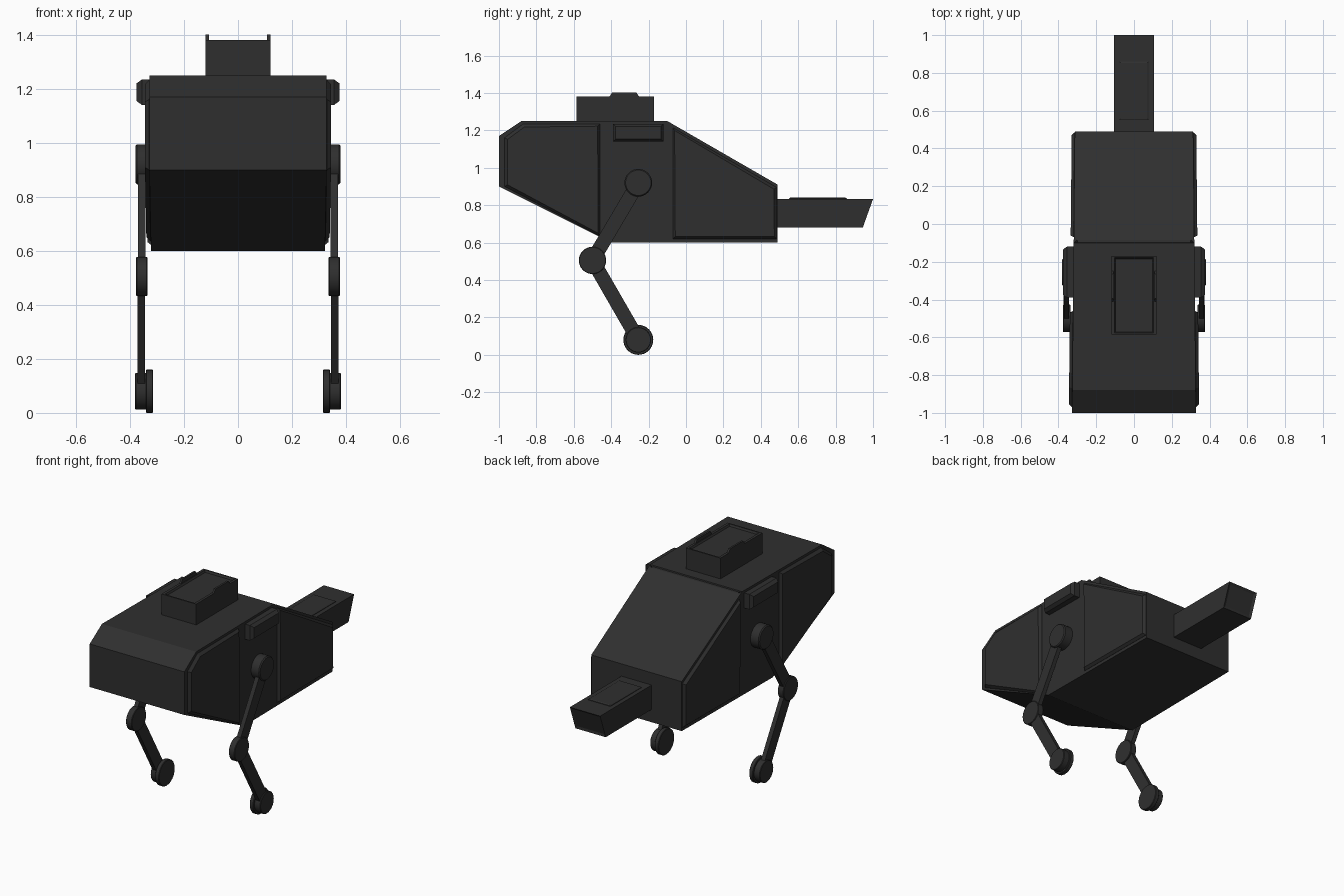
import bpy, bmesh, math
from mathutils import Matrix, Vector

if "Cube" in bpy.data.objects:
    bpy.data.objects.remove(bpy.data.objects["Cube"])

metal = bpy.data.materials.new("charcoal_metal")
metal.use_nodes = True
metal.diffuse_color = (0.028, 0.028, 0.028, 1)
metal.node_tree.nodes["Principled BSDF"].inputs["Base Color"].default_value = metal.diffuse_color


def finish(name, bm, mirror=False):
    bmesh.ops.recalc_face_normals(bm, faces=bm.faces)
    mesh = bpy.data.meshes.new(name)
    bm.to_mesh(mesh)
    bm.free()
    mesh.materials.append(metal)
    ob = bpy.data.objects.new(name, mesh)
    bpy.context.collection.objects.link(ob)
    if mirror:
        ob.modifiers.new("Mirror", 'MIRROR')
    return ob


def prism(bm, profile, x0, x1):
    """Side profile of (y, z) points extruded from x0 to x1."""
    face = bm.faces.new([bm.verts.new((x0, y, z)) for y, z in profile])
    res = bmesh.ops.extrude_face_region(bm, geom=[face])
    for v in res["geom"]:
        if isinstance(v, bmesh.types.BMVert):
            v.co.x = x1
    bmesh.ops.recalc_face_normals(bm, faces=bm.faces)


def inset(bm, direction, thickness, depth, steps=1):
    """Inset the face that points most along the direction."""
    d = Vector(direction).normalized()
    bm.normal_update()
    face = max(bm.faces, key=lambda f: f.normal.dot(d))
    bmesh.ops.inset_region(bm, faces=[face], thickness=thickness, depth=depth)


def taper(bm):
    """Narrow the hull slightly towards the back."""
    for v in bm.verts:
        v.co.x *= 1 - 0.03 * (v.co.y + 1)


def disc(name, y, z, r, x0, x1, bevel=0.006):
    bm = bmesh.new()
    m = Matrix.Translation(((x0 + x1) / 2, y, z)) @ Matrix.Rotation(math.pi / 2, 4, 'Y')
    bmesh.ops.create_cone(bm, cap_ends=True, segments=32, radius1=r, radius2=r, depth=x1 - x0, matrix=m)
    rims = [e for e in bm.edges if any(len(f.verts) > 4 for f in e.link_faces)]
    bmesh.ops.bevel(bm, geom=rims, offset=bevel, segments=1, affect='EDGES')
    ob = finish(name, bm, True)
    bpy.ops.object.select_all(action='DESELECT')
    ob.select_set(True)
    bpy.context.view_layer.objects.active = ob
    bpy.ops.object.shade_smooth_by_angle(angle=math.radians(30))


def link(name, a, b, width, x0, x1):
    """Flat bar joining two joints in the side plane."""
    a, b = Vector(a), Vector(b)
    n = (b - a).normalized()
    n = Vector((-n.y, n.x)) * width / 2
    bm = bmesh.new()
    prism(bm, [a + n, b + n, b - n, a - n], x0, x1)
    finish(name, bm, True)


# Hull with a recessed rear deck
bm = bmesh.new()
prism(bm, [(-1, 0.9), (-1, 1.17), (-0.88, 1.25), (-0.1, 1.25), (0.49, 0.91), (0.49, 0.6), (-0.4, 0.6)], -0.328, 0.328)
inset(bm, (0, 0.5, 0.87), 0.025, 0)
inset(bm, (0, 0.5, 0.87), 0.03, -0.012)
taper(bm)
finish("hull", bm)

# Raised side panels
panels = {
    "front_side_panel": [(-0.97, 0.9), (-0.97, 1.16), (-0.87, 1.235), (-0.46, 1.235), (-0.46, 0.635)],
    "rear_side_panel": [(-0.07, 1.215), (0.485, 0.895), (0.485, 0.62), (-0.07, 0.62)],
}
for name, profile in panels.items():
    bm = bmesh.new()
    prism(bm, profile, 0.31, 0.329)
    inset(bm, (1, 0, 0), 0.018, 0.016)
    taper(bm)
    finish(name, bm, True)

# Chamfered side grips
bm = bmesh.new()
prism(bm, [(-0.39, 1.14), (-0.39, 1.235), (-0.12, 1.235), (-0.12, 1.14)], 0.31, 0.355)
inset(bm, (1, 0, 0), 0.02, 0.02)
finish("side_grip", bm, True)

# Sensor box with a sunken lid and raised cheek plates
bm = bmesh.new()
prism(bm, [(-0.585, 1.24), (-0.585, 1.38), (-0.17, 1.38), (-0.17, 1.24)], -0.112, 0.112)
inset(bm, (0, 0, 1), 0.012, 0)
inset(bm, (0, 0, 1), 0.008, -0.012)
finish("sensor_box", bm)
bm = bmesh.new()
prism(bm, [(-0.585, 1.25), (-0.585, 1.38), (-0.41, 1.38), (-0.395, 1.402), (-0.265, 1.402),
           (-0.25, 1.38), (-0.17, 1.38), (-0.17, 1.25)], 0.108, 0.12)
finish("sensor_cheek", bm, True)

# Tail boom with a top plate and inset end
bm = bmesh.new()
prism(bm, [(0.47, 0.68), (0.47, 0.833), (1, 0.833), (0.945, 0.68)], -0.105, 0.105)
inset(bm, (0, 1, -0.3), 0.022, -0.006)
finish("tail_boom", bm)
bm = bmesh.new()
prism(bm, [(0.55, 0.83), (0.55, 0.836), (0.86, 0.836), (0.86, 0.83)], -0.078, 0.078)
inset(bm, (0, 0, 1), 0.01, 0.004)
finish("tail_top_plate", bm)

# Legs
hip, knee, foot = (-0.255, 0.92), (-0.5, 0.505), (-0.255, 0.08)
disc("hip_joint", *hip, 0.074, 0.31, 0.38)
link("upper_leg", hip, knee, 0.076, 0.343, 0.37)
disc("knee_joint", *knee, 0.073, 0.336, 0.377, 0.003)
link("lower_leg", knee, foot, 0.076, 0.345, 0.372)
disc("foot_hub", *foot, 0.068, 0.335, 0.381, 0.003)
disc("foot_wheel", *foot, 0.08, 0.314, 0.341, 0.003)
